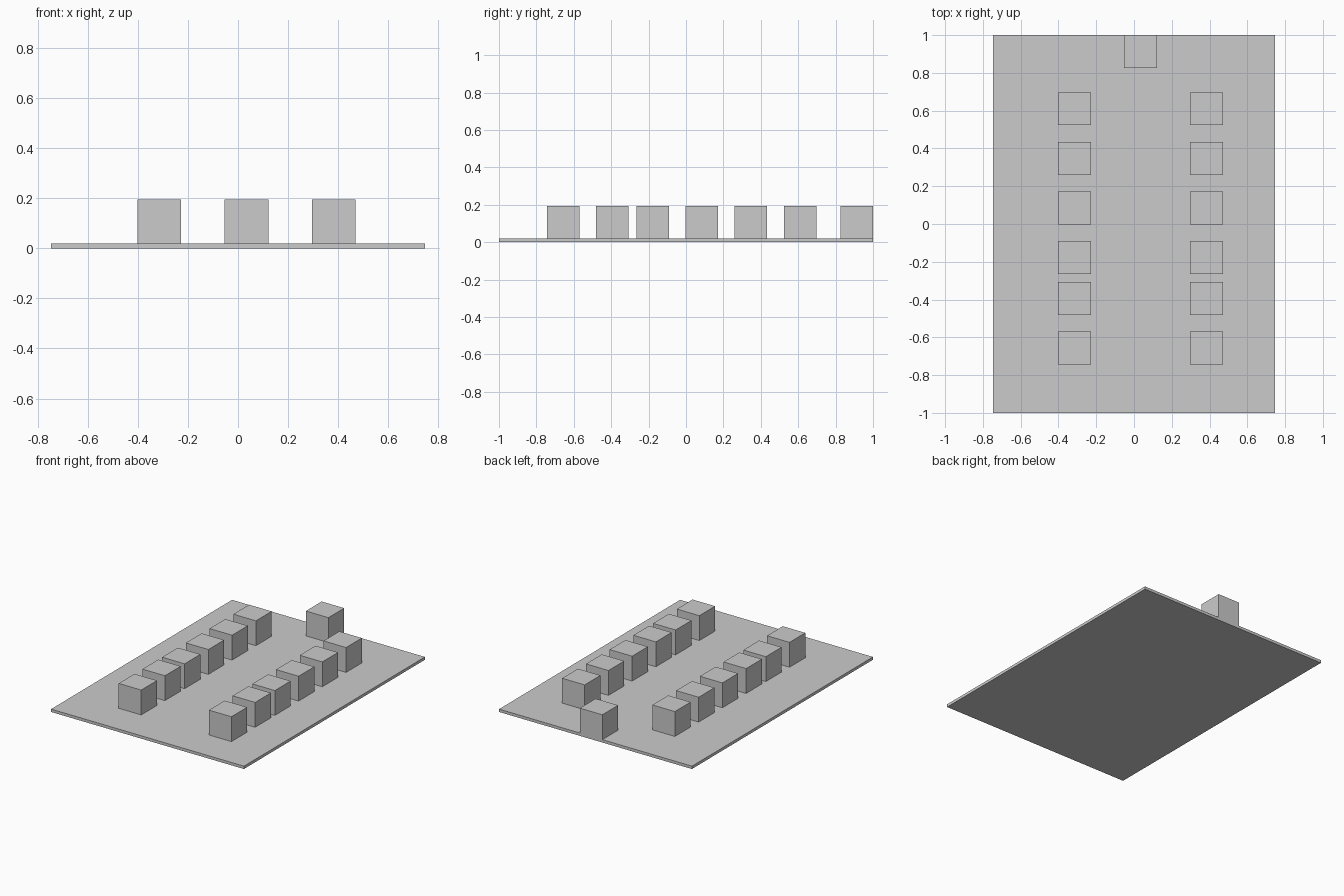
import bpy

if "Cube" in bpy.data.objects:
    bpy.data.objects.remove(bpy.data.objects["Cube"])

SLAB_H = 0.02
CUBE = 0.174


def box(name, center, size):
    bpy.ops.mesh.primitive_cube_add(size=1, location=center)
    obj = bpy.context.object
    obj.name = name
    obj.scale = size
    bpy.ops.object.transform_apply(location=False, rotation=False, scale=True)
    return obj


def block(name, x, y):
    return box(name, (x, y, SLAB_H + CUBE / 2), (CUBE, CUBE, CUBE))


# Flat base slab
box("base_slab", (0, 0, SLAB_H / 2), (1.492, 2.0, SLAB_H))

# Two rows of blocks
row_y = (-0.657, -0.395, -0.177, 0.085, 0.347, 0.61)
for side, x in (("left", -0.315), ("right", 0.383)):
    for i, y in enumerate(row_y, 1):
        block(f"{side}_row_block_{i}", x, y)

# Single block at the head, flush with the back edge
block("head_block", 0.034, 1.0 - CUBE / 2)
